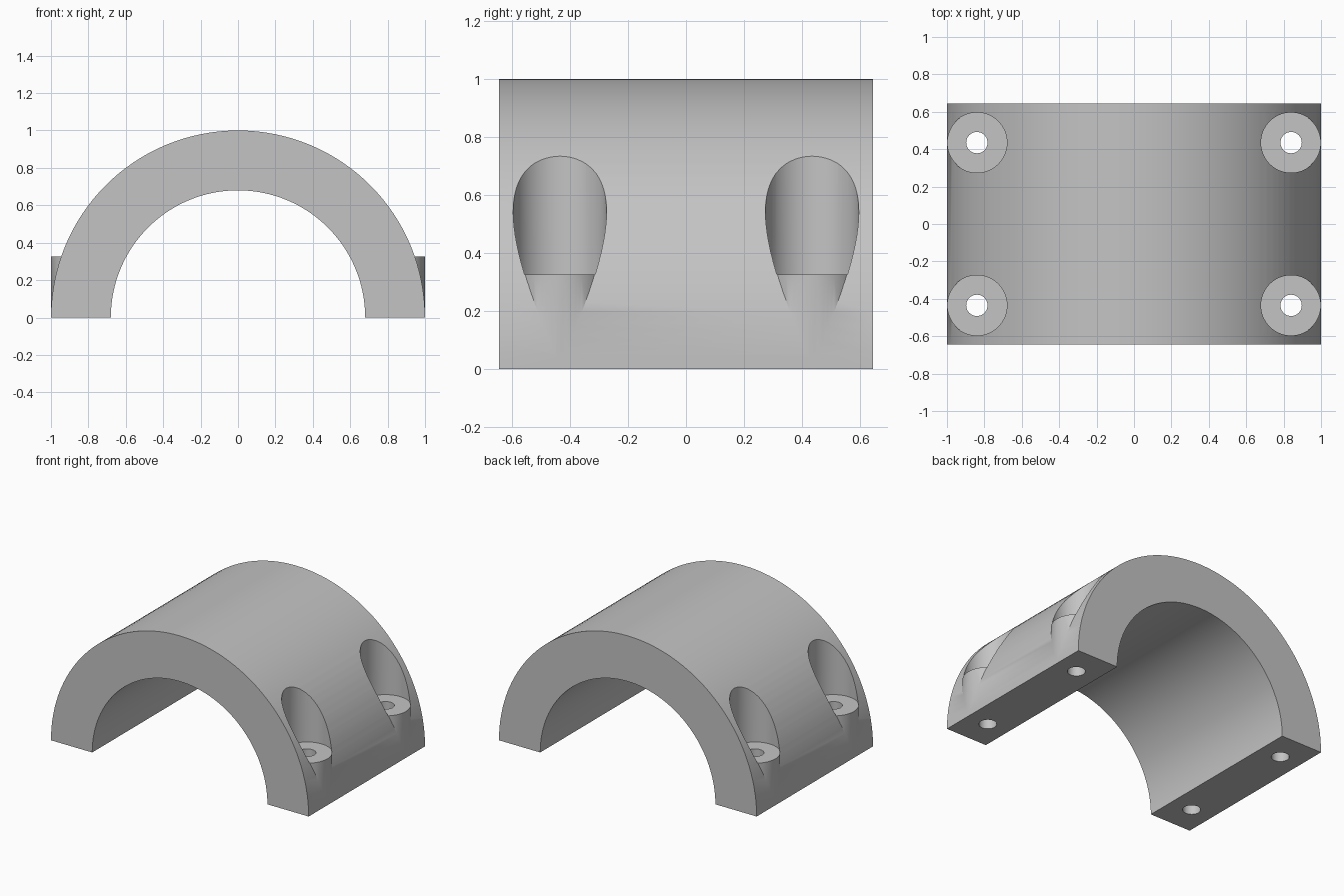
import bpy, bmesh, math

default = bpy.data.objects.get("Cube")
if default:
    bpy.data.objects.remove(default)

OUTER, INNER, HALF_LENGTH = 1.0, 0.68, 0.645
BOLT_X, BOLT_Y, SEAT_Z = 0.84, 0.435, 0.325
SKIRT = 0.1  # extra depth below the base, trimmed off flat at the end

grey = bpy.data.materials.new("plain grey")
grey.use_nodes = True
grey.diffuse_color = (0.55, 0.55, 0.55, 1)
grey.node_tree.nodes["Principled BSDF"].inputs["Base Color"].default_value = (0.55, 0.55, 0.55, 1)


def add_object(name, bm):
    bmesh.ops.recalc_face_normals(bm, faces=bm.faces)
    mesh = bpy.data.meshes.new(name)
    bm.to_mesh(mesh)
    bm.free()
    mesh.materials.append(grey)
    obj = bpy.data.objects.new(name, mesh)
    bpy.context.collection.objects.link(obj)
    return obj


def bolt_cylinders(name, radius, bottom, top, sides=64):
    """One upright cylinder at each of the four bolt positions."""
    bm = bmesh.new()
    for sx in (-1, 1):
        for sy in (-1, 1):
            made = bmesh.ops.create_cone(bm, cap_ends=True, segments=sides,
                                         radius1=radius, radius2=radius, depth=top - bottom)
            bmesh.ops.translate(bm, verts=made["verts"],
                                vec=(sx * BOLT_X, sy * BOLT_Y, (top + bottom) / 2))
    return add_object(name, bm)


def combine(target, tool, operation):
    tool.hide_render = True
    mod = target.modifiers.new(tool.name, "BOOLEAN")
    mod.operation, mod.solver, mod.object = operation, "EXACT", tool
    bpy.context.view_layer.objects.active = target
    bpy.ops.object.modifier_apply(modifier=mod.name)
    bpy.data.objects.remove(tool)


# Half-ring saddle: an arch profile with short legs, extruded along y
def arch(radius, steps=64):
    curve = [(radius * math.cos(math.pi * i / steps), radius * math.sin(math.pi * i / steps))
             for i in range(steps + 1)]
    return [(radius, -SKIRT)] + curve + [(-radius, -SKIRT)]


bm = bmesh.new()
outline = arch(OUTER) + arch(INNER)[::-1]
face = bm.faces.new([bm.verts.new((x, -HALF_LENGTH, z)) for x, z in outline])
grown = bmesh.ops.extrude_face_region(bm, geom=[face], use_keep_orig=True)
bmesh.ops.translate(bm, vec=(0, 2 * HALF_LENGTH, 0),
                    verts=[v for v in grown["geom"] if isinstance(v, bmesh.types.BMVert)])
clamp = add_object("clamp_half", bm)

# Bolt bosses, flat seats above them, and through holes
combine(clamp, bolt_cylinders("bosses", 0.1595, -SKIRT / 2, SEAT_Z + 0.02), "UNION")
combine(clamp, bolt_cylinders("seat_pockets", 0.161, SEAT_Z, 1.5), "DIFFERENCE")
combine(clamp, bolt_cylinders("bolt_holes", 0.057, -2 * SKIRT, 1.5, 40), "DIFFERENCE")

# Trim the base flat
bm = bmesh.new()
bmesh.ops.create_cube(bm, size=4)
bmesh.ops.translate(bm, verts=bm.verts, vec=(0, 0, -2))
combine(clamp, add_object("base_trim", bm), "DIFFERENCE")

bpy.ops.object.select_all(action="DESELECT")
clamp.select_set(True)
bpy.context.view_layer.objects.active = clamp
bpy.ops.object.shade_smooth_by_angle(angle=math.radians(30))
